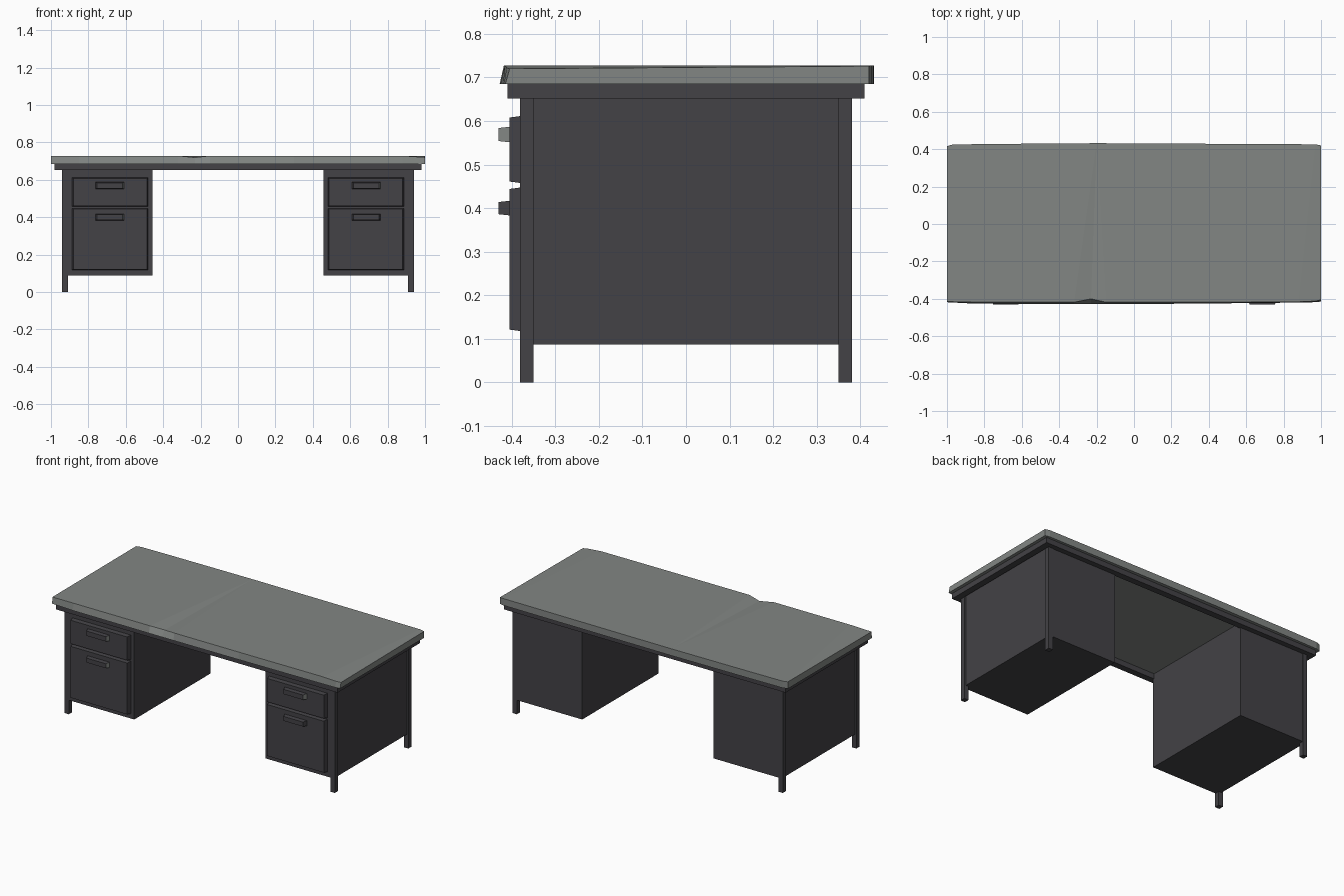
import bpy, bmesh

if "Cube" in bpy.data.objects:
    bpy.data.objects.remove(bpy.data.objects["Cube"])


def material(name, r, g, b):
    m = bpy.data.materials.new(name)
    m.diffuse_color = (r, g, b, 1)
    m.use_nodes = True
    m.node_tree.nodes["Principled BSDF"].inputs["Base Color"].default_value = m.diffuse_color
    return m


DARK = material("dark charcoal", 0.056, 0.054, 0.061)
GREY = material("grey green", 0.225, 0.240, 0.230)


def add_mesh(name, bm, mats):
    bmesh.ops.recalc_face_normals(bm, faces=bm.faces)
    me = bpy.data.meshes.new(name)
    bm.to_mesh(me)
    bm.free()
    for m in mats:
        me.materials.append(m)
    ob = bpy.data.objects.new(name, me)
    bpy.context.collection.objects.link(ob)
    return ob


def box(name, x, y, z, taper=(0, 0), grey_end=False):
    """Box from ranges; taper shrinks the front (-y) face in x and z."""
    bm = bmesh.new()
    bmesh.ops.create_cube(bm, size=1)
    for v in bm.verts:
        front = v.co.y < 0
        sx, sz = (1 if v.co.x > 0 else -1), (1 if v.co.z > 0 else -1)
        v.co = (x[v.co.x > 0], y[v.co.y > 0], z[v.co.z > 0])
        if front:
            v.co.x -= sx * taper[0]
            v.co.z -= sz * taper[1]
    bm.normal_update()
    if grey_end:
        for f in bm.faces:
            f.material_index = 1 if f.normal.x > 0.5 else 0
    return add_mesh(name, bm, [DARK, GREY])


# Worn table top: each outline point is (x, lower y, upper y, upper z)
outline = [(-1, -.418, -.415, .726), (-.85, -.426, -.418, .728), (-.32, -.428, -.418, .728),
           (-.23, -.428, -.400, .719), (-.15, -.428, -.418, .728), (.3, -.426, -.418, .728),
           (.88, -.420, -.416, .728), (.97, -.418, -.412, .722), (1, -.415, -.405, .720),
           (1, .420, .420, .726), (.97, .426, .426, .728), (.2, .430, .430, .728),
           (-.2, .432, .432, .728), (-.75, .428, .428, .728), (-.97, .425, .425, .728),
           (-1, .416, .416, .728)]
bm = bmesh.new()
low = [bm.verts.new((p[0], p[1], .685)) for p in outline]
high = [bm.verts.new((p[0], p[2], p[3])) for p in outline]
n = len(outline)
for i in range(n):
    j = (i + 1) % n
    bm.faces.new((low[i], low[j], high[j], high[i]))
caps = [bm.faces.new(low[::-1]), bm.faces.new(high)]
bmesh.ops.triangulate(bm, faces=caps)
add_mesh("table_top", bm, [GREY])

# Apron frame under the top
for s, side in ((-1, "front"), (1, "back")):
    box(side + "_apron", (-.98, .98), sorted((s * .41, s * .37)), (.652, .685))
for s, side in ((-1, "left"), (1, "right")):
    box(side + "_apron", sorted((s * .98, s * .94)), (-.37, .37), (.652, .685))

# Two drawer pedestals with legs, drawers and handles
for s, side in ((-1, "left"), (1, "right")):
    def span(a, b):
        return sorted((s * a, s * b))

    box(side + "_pedestal", span(.457, .93), (-.378, .378), (.087, .685))
    for t, end in ((-1, "front"), (1, "back")):
        box(f"{side}_{end}_leg", span(.91, .94), sorted((t * .35, t * .381)), (0, .685))
    for level, z, hz in (("upper", (.457, .612), (.551, .587)),
                         ("lower", (.117, .448), (.383, .417))):
        box(f"{side}_{level}_drawer", span(.48, .887), (-.405, -.375), z, (.007, .004))
        box(f"{side}_{level}_handle", span(.608, .763), (-.43, -.403), hz, (.010, .003),
            grey_end=not (s > 0 and level == "lower"))
